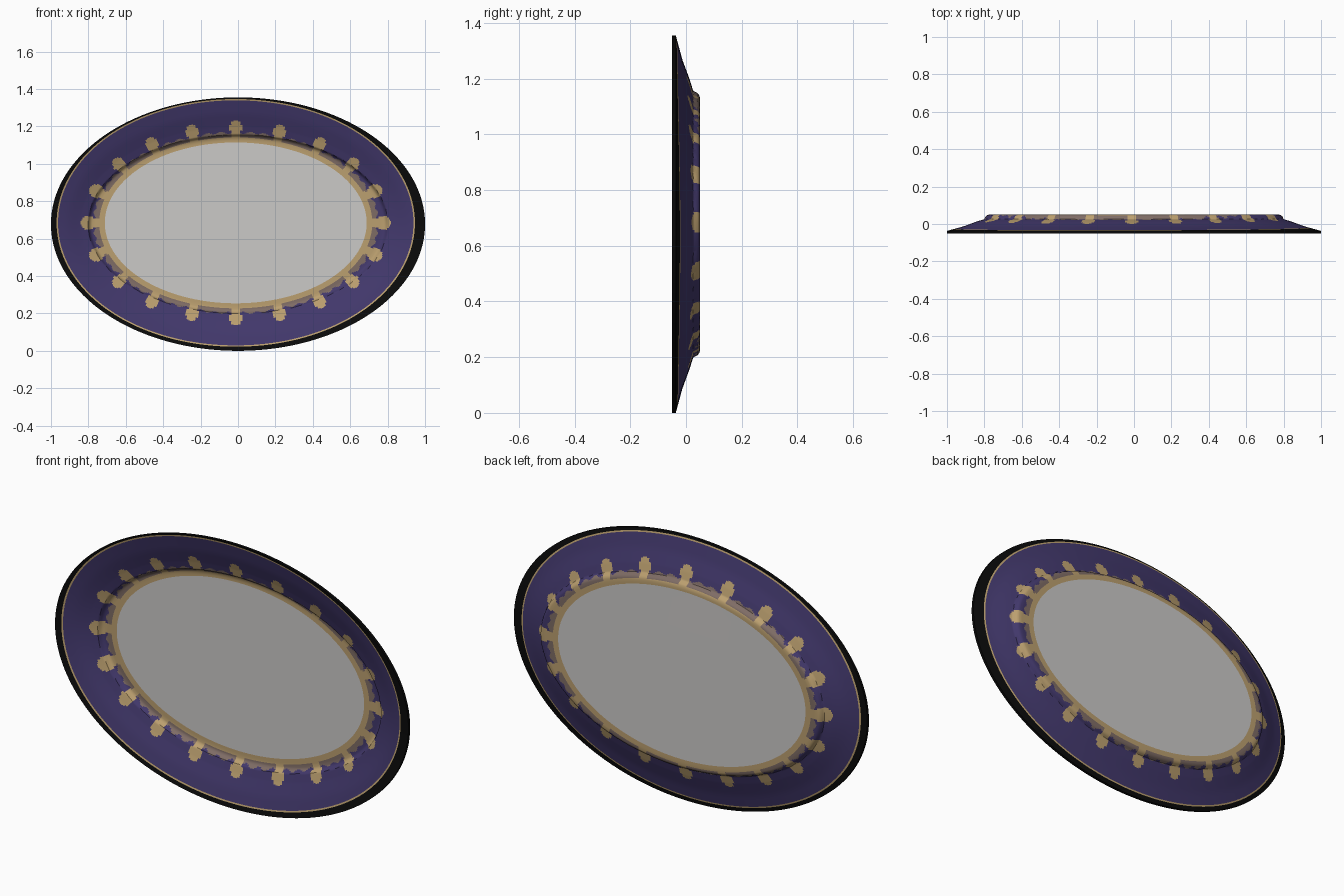
import bpy, bmesh, math

if "Cube" in bpy.data.objects:
    bpy.data.objects.remove(bpy.data.objects["Cube"])

SEG, LOBES = 400, 20
A, B = 0.70, 0.43            # painted centre ellipse
CX, CZ = -0.012, 0.684       # painted pattern sits slightly off centre
OUT_A, OUT_B = 1.0, 0.6775   # outer rim ellipse
FOOT_A, FOOT_B = 0.797, 0.475
THICK = 0.014

# cross-section of the back: distance outside the foot ellipse -> y
PROFILE = [(-0.03, 0.051), (-0.015, 0.049), (-0.004, 0.042), (0.003, 0.026),
           (0.045, 0.013), (0.115, -0.013), (0.204, -0.037)]


def material(name, rgb):
    m = bpy.data.materials.new(name)
    m.diffuse_color = (*rgb, 1)
    m.use_nodes = True
    m.node_tree.nodes["Principled BSDF"].inputs["Base Color"].default_value = m.diffuse_color
    return m


MATS = [material("pale_grey", (0.60, 0.585, 0.575)),
        material("gold", (0.50, 0.35, 0.16)),
        material("deep_blue", (0.055, 0.040, 0.150)),
        material("black", (0.003, 0.003, 0.003)),
        material("muted_gold", (0.21, 0.15, 0.13))]
GREY, GOLD, BLUE, BLACK, MUTED = range(5)


def depth(x, z):
    """y of the back surface, from the offset to the foot ellipse."""
    lo, hi = -0.3, 0.25
    z -= OUT_B
    for _ in range(18):
        s = (lo + hi) / 2
        if (x / (FOOT_A + s)) ** 2 + (z / (FOOT_B + s)) ** 2 > 1:
            lo = s
        else:
            hi = s
    s = (lo + hi) / 2
    if s <= PROFILE[0][0]:
        return PROFILE[0][1]
    for (s0, y0), (s1, y1) in zip(PROFILE, PROFILE[1:]):
        if s <= s1:
            return y0 + (y1 - y0) * (s - s0) / (s1 - s0)
    return PROFILE[-1][1]


def point(d, t):
    """Point at offset d outside the painted centre ellipse."""
    c, s = math.cos(t), math.sin(t)
    n = math.hypot(c / A, s / B)
    return CX + A * c + d * c / A / n, CZ + B * s + 0.9 * d * s / B / n


def paint(d, t):
    """Colour of the decoration at offset d and angle t."""
    if d < 0.03:
        return GOLD
    if d > 0.258:
        return BLACK
    if d > 0.25:
        return GOLD
    step = math.tau / LOBES
    phase = (t / step + 0.5) % 1 - 0.5
    speed = math.hypot((A + d) * math.sin(t), (B + d) * math.cos(t))
    off = abs(phase) * step * speed
    # leaf shaped lobes on a short stalk
    q = 1 - ((d - 0.088) / 0.042) ** 2
    width = 0.034 * math.sqrt(q) if q > 0 else 0
    if d < 0.06:
        width = max(width, 0.02)
    if off < width:
        return GOLD
    # small fringe between the lobes
    if d < 0.05 + 0.014 * abs(math.cos(3 * math.pi * phase)):
        return MUTED
    return BLUE


rings = [0, 0.01, 0.02] + [0.03 + 0.005 * i for i in range(21)]
rings += [0.15, 0.17, 0.19, 0.21, 0.23, 0.25, 0.258]
angles = [math.tau * i / SEG for i in range(SEG)]

# plate shell: concave front sheet and back sheet joined at the rim
bm = bmesh.new()
loops = [[point(d, t) for t in angles] for d in rings]
loops.append([(OUT_A * math.cos(t), OUT_B + OUT_B * math.sin(t)) for t in angles])
mids = [(a + b) / 2 for a, b in zip(rings, rings[1:])] + [0.28]
outer = []
for shift, flip in ((0, False), (-THICK, True)):
    sheet = [[bm.verts.new((x, depth(x, z) + shift, z)) for x, z in lp] for lp in loops]
    f = bm.faces.new(sheet[0] if flip else sheet[0][::-1])
    f.material_index = GREY
    for k, d in enumerate(mids):
        for i in range(SEG):
            j = (i + 1) % SEG
            q = [sheet[k][i], sheet[k + 1][i], sheet[k + 1][j], sheet[k][j]]
            f = bm.faces.new(q if flip else q[::-1])
            f.material_index = paint(d, (i + 0.5) * math.tau / SEG)
    outer.append(sheet[-1])
for i in range(SEG):
    j = (i + 1) % SEG
    f = bm.faces.new([outer[0][i], outer[0][j], outer[1][j], outer[1][i]])
    f.material_index = BLACK
bmesh.ops.recalc_face_normals(bm, faces=bm.faces[:])

mesh = bpy.data.meshes.new("oval_plate")
bm.to_mesh(mesh)
bm.free()
for m in MATS:
    mesh.materials.append(m)
plate = bpy.data.objects.new("oval_plate", mesh)
bpy.context.collection.objects.link(plate)
bpy.context.view_layer.objects.active = plate
plate.select_set(True)
bpy.ops.object.shade_smooth_by_angle(angle=math.radians(35))
